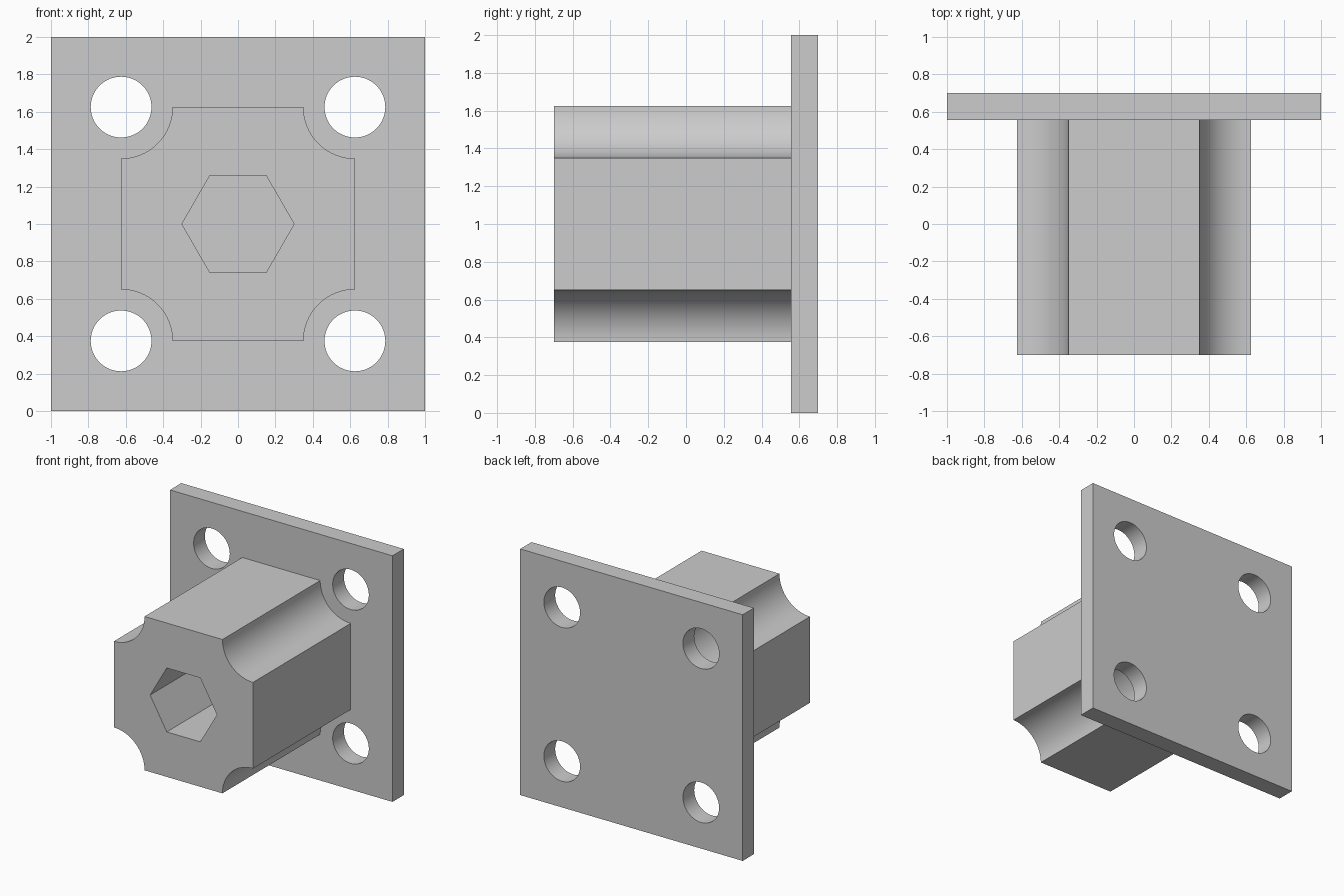
import bpy, bmesh, math
from mathutils import Matrix

if "Cube" in bpy.data.objects:
    bpy.data.objects.remove(bpy.data.objects["Cube"])

GREY = (0.604, 0.604, 0.604, 1)
mat = bpy.data.materials.new("plain grey")
mat.use_nodes = True
mat.diffuse_color = GREY
mat.node_tree.nodes["Principled BSDF"].inputs["Base Color"].default_value = GREY

FRONT, SEAT, BACK = -0.70, 0.555, 0.70   # y of hub face, plate front, plate back
MID_Z = 1.0
OFFSET = 0.625                           # hub half width and bolt hole spacing


def arc(cx, cz, r, start, end, n):
    """Points along an arc, both ends included."""
    return [(cx + r * math.cos(a), cz + r * math.sin(a))
            for a in (math.radians(start + (end - start) * i / n) for i in range(n + 1))]


def prism(name, loops, y0, y1, open_back=False):
    """Fill an outline with holes in the xz plane and extrude it along y."""
    bm = bmesh.new()
    edges = []
    for pts in loops:
        vs = [bm.verts.new((x, y0, z + MID_Z)) for x, z in pts]
        edges += [bm.edges.new((vs[i - 1], vs[i])) for i in range(len(vs))]
    bmesh.ops.triangle_fill(bm, edges=edges, use_beauty=True, normal=(0, -1, 0))
    ext = bmesh.ops.extrude_face_region(bm, geom=bm.faces[:], use_keep_orig=True)["geom"]
    bmesh.ops.translate(bm, vec=(0, y1 - y0, 0),
                        verts=[g for g in ext if isinstance(g, bmesh.types.BMVert)])
    bmesh.ops.recalc_face_normals(bm, faces=bm.faces[:])
    if open_back:
        caps = [f for f in bm.faces if all(abs(v.co.y - y1) < 1e-5 for v in f.verts)]
        bmesh.ops.delete(bm, geom=caps, context="FACES_ONLY")
    me = bpy.data.meshes.new(name)
    bm.to_mesh(me)
    bm.free()
    me.materials.append(mat)
    ob = bpy.data.objects.new(name, me)
    bpy.context.collection.objects.link(ob)
    bpy.ops.object.select_all(action="DESELECT")
    ob.select_set(True)
    bpy.context.view_layer.objects.active = ob
    bpy.ops.object.shade_smooth_by_angle(angle=math.radians(30))
    return ob


# Square plate with four bolt holes
square = [(-1, -1), (1, -1), (1, 1), (-1, 1)]
holes = [arc(sx * OFFSET, sz * OFFSET, 0.1625, 0, 360, 64)[:-1]
         for sx in (-1, 1) for sz in (-1, 1)]
prism("mounting_plate", [square] + holes, SEAT, BACK)

# Square hub with scooped corners and a hexagonal socket
outline = []
for sx, sz, start in ((1, 1, 270), (-1, 1, 360), (-1, -1, 90), (1, -1, 180)):
    outline += arc(sx * OFFSET, sz * OFFSET, 0.275, start, start - 90, 20)
socket = arc(0, 0, 0.30, 0, 360, 6)[:-1]
prism("socket_hub", [outline, socket], FRONT, SEAT, open_back=True)
